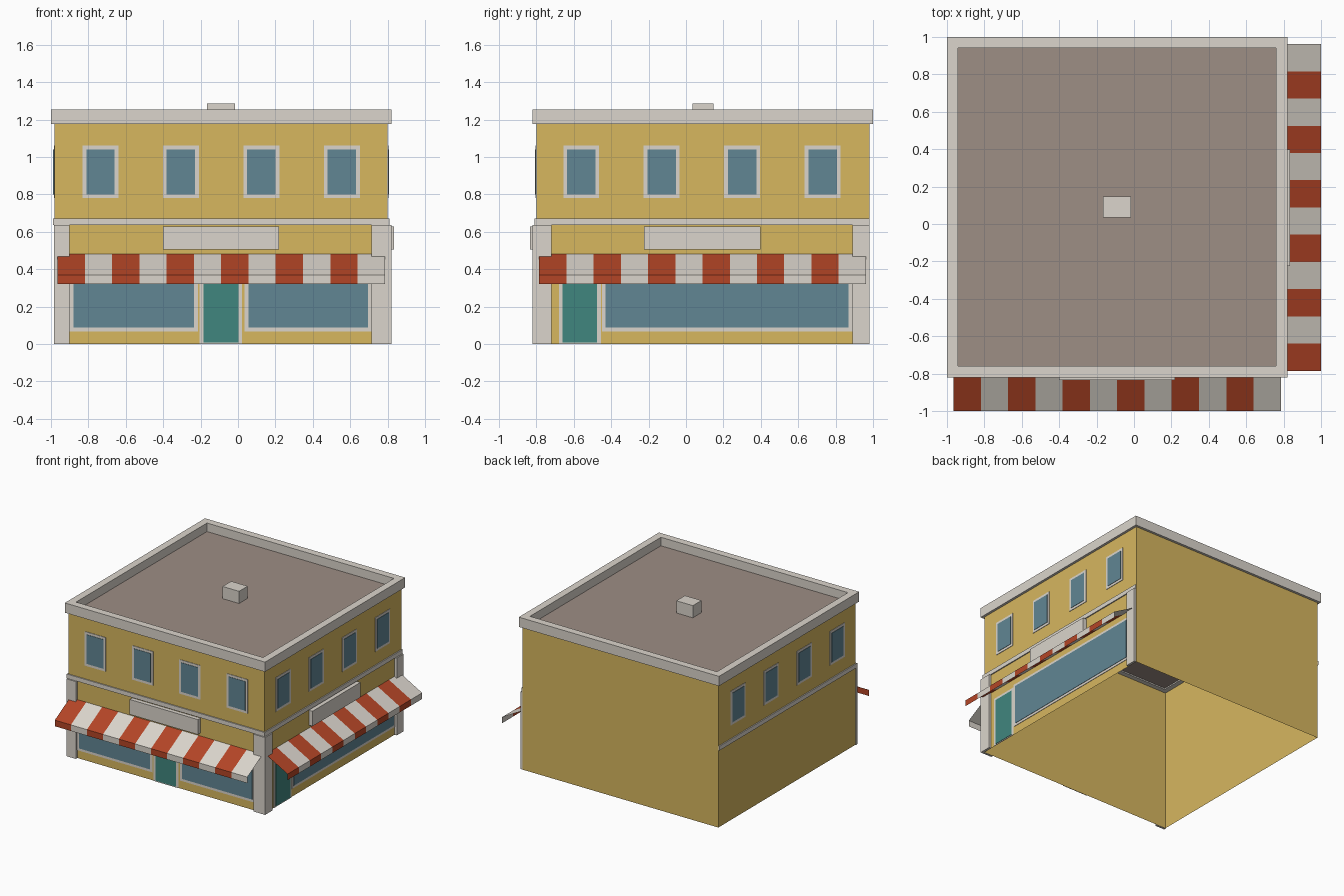
import bpy
import bmesh

if "Cube" in bpy.data.objects:
    bpy.data.objects.remove(bpy.data.objects["Cube"], do_unlink=True)


def material(name, rgb):
    """Make a flat material from an sRGB colour given in 0-255."""
    lin = [(c / 255 / 12.92 if c < 11 else ((c / 255 + 0.055) / 1.055) ** 2.4) for c in rgb]
    mat = bpy.data.materials.new(name)
    mat.use_nodes = True
    mat.diffuse_color = (*lin, 1)
    bsdf = next(n for n in mat.node_tree.nodes if n.type == "BSDF_PRINCIPLED")
    bsdf.inputs["Base Color"].default_value = (*lin, 1)
    bsdf.inputs["Roughness"].default_value = 0.9
    return mat


WALL = material("ochre_wall", (215, 183, 95))
TRIM = material("pale_stone", (219, 213, 204))
GLASS = material("blue_glass", (97, 134, 148))
DOOR = material("green_door", (64, 134, 126))
ROOF = material("brown_roof", (157, 142, 133))
RED = material("awning_red", (180, 69, 38))

# Wall planes of the building
X0, X1, Y0, Y1 = -0.98, 0.80, -0.80, 0.98


def finish(name, bm, *mats):
    mesh = bpy.data.meshes.new(name)
    bm.to_mesh(mesh)
    bm.free()
    for mat in mats:
        mesh.materials.append(mat)
    obj = bpy.data.objects.new(name, mesh)
    bpy.context.collection.objects.link(obj)
    return obj


def box(name, a, b, mat):
    """Box between two opposite corners."""
    bm = bmesh.new()
    bmesh.ops.create_cube(bm, size=1)
    for v in bm.verts:
        v.co = [(p + q) / 2 + c * abs(q - p) for p, q, c in zip(a, b, v.co)]
    return finish(name, bm, mat)


def on_side(side, u, d, z):
    """Point at u along a facade, d out from its wall, at height z."""
    if side == "front":
        return (u, Y0 - d, z)
    return (X1 + d, u, z) if side == "right" else (X0 - d, u, z)


def panel(name, side, u0, u1, z0, z1, depth, mat):
    return box(f"{side}_{name}", on_side(side, u0, 0.001, z0),
               on_side(side, u1, depth, z1), mat)


def framed(name, side, u0, u1, z0, z1, mat, border=0.02, sill=0.02):
    """Thin frame plate with a pane plate on it."""
    panel(name + "_frame", side, u0, u1, z0, z1, 0.005, TRIM)
    panel(name, side, u0 + border, u1 - border, z0 + sill, z1 - border, 0.008, mat)


def square_sweep(name, profile, closed, mat):
    """Sweep (outset, z) points around the building's square plan."""
    bm = bmesh.new()
    loops = [[bm.verts.new(p) for p in ((X0 - o, Y0 - o, z), (X1 + o, Y0 - o, z),
                                        (X1 + o, Y1 + o, z), (X0 - o, Y1 + o, z))]
             for o, z in profile]
    pairs = list(zip(loops, loops[1:]))
    if closed:
        pairs.append((loops[-1], loops[0]))
    for low, high in pairs:
        for i in range(4):
            j = (i + 1) % 4
            bm.faces.new((low[i], low[j], high[j], high[i]))
    return finish(name, bm, mat)


def awning(side, start, end, stripes=12):
    """Striped sloping sheet with a hanging valance."""
    bm = bmesh.new()
    step = (end - start) / stripes
    profile = ((0.0, 0.48), (0.2, 0.37), (0.2, 0.32))
    rows = [[bm.verts.new(on_side(side, start + i * step, d, z)) for d, z in profile]
            for i in range(stripes + 1)]
    for i in range(stripes):
        for k in range(2):
            face = bm.faces.new((rows[i][k], rows[i][k + 1], rows[i + 1][k + 1], rows[i + 1][k]))
            face.material_index = i % 2
    finish(side + "_awning", bm, RED, TRIM)


# Shell, parapet and roof
square_sweep("walls", ((0, 0), (0, 1.18)), False, WALL)
square_sweep("parapet", ((0.02, 1.175), (0.02, 1.255), (-0.04, 1.255), (-0.04, 1.175)), True, TRIM)
bm = bmesh.new()
bm.faces.new([bm.verts.new(p) for p in ((X0 + 0.04, Y0 + 0.04, 1.185), (X1 - 0.04, Y0 + 0.04, 1.185),
                                        (X1 - 0.04, Y1 - 0.04, 1.185), (X0 + 0.04, Y1 - 0.04, 1.185))])
finish("roof", bm, ROOF)
box("roof_vent", (-0.165, 0.035, 1.187), (-0.015, 0.147, 1.287), TRIM)

# Upper windows and the ledge between floors
FIRST = {"front": -0.735, "right": -0.56, "left": -0.56}
LEDGE = {"front": (-0.99, 0.81), "right": (-0.81, Y1), "left": (-0.81, Y1)}
for side, first in FIRST.items():
    for i in range(4):
        c = first + 0.43 * i
        framed(f"upper_window_{i + 1}", side, c - 0.096, c + 0.096, 0.78, 1.06, GLASS)
    panel("ledge", side, *LEDGE[side], 0.635, 0.67, 0.01, TRIM)

# Corner pillars
for side, spans in (("front", ((-0.985, -0.90), (0.715, 0.82))),
                    ("right", ((-0.82, -0.72), (0.89, 0.98)))):
    for i, (u0, u1) in enumerate(spans):
        panel(f"pillar_{i + 1}", side, u0, u1, 0, 0.635, 0.02, TRIM)

# Shop fronts
framed("shop_window_left", "front", -0.90, -0.215, 0.067, 0.43, GLASS)
framed("shop_window_right", "front", 0.035, 0.715, 0.067, 0.43, GLASS)
framed("door", "front", -0.205, 0.022, 0, 0.41, DOOR, sill=0.008)
framed("shop_window", "right", -0.45, 0.89, 0.067, 0.43, GLASS)
framed("door", "right", -0.68, -0.455, 0, 0.41, DOOR, sill=0.008)

# Blank sign boards and awnings
panel("sign_board", "front", -0.40, 0.22, 0.505, 0.628, 0.035, TRIM)
panel("sign_board", "right", -0.225, 0.398, 0.505, 0.628, 0.035, TRIM)
awning("front", -0.965, 0.785)
awning("right", -0.785, 0.962)
